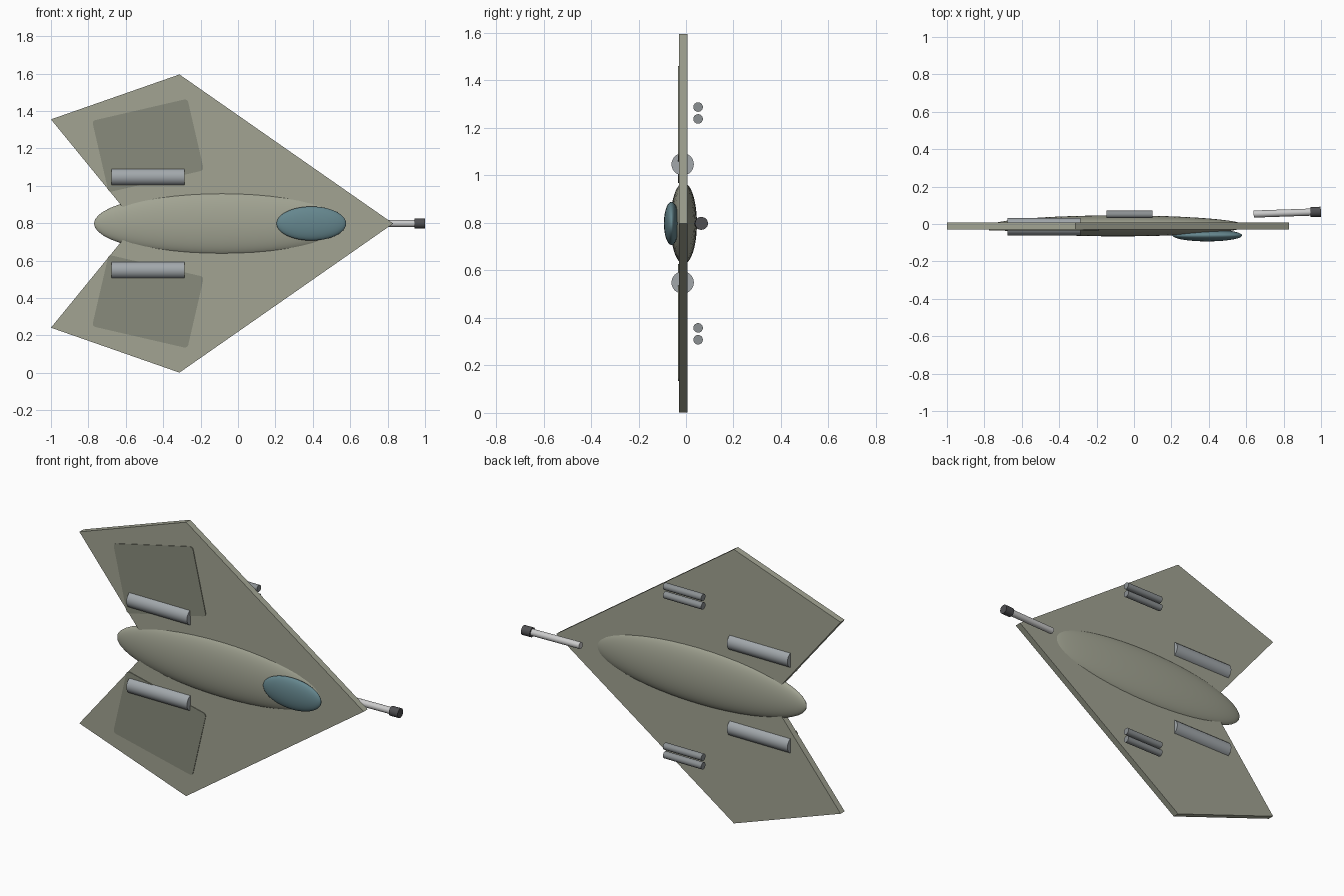
import bpy, bmesh, math
from mathutils import Vector

if "Cube" in bpy.data.objects:
    bpy.data.objects.remove(bpy.data.objects["Cube"])

CZ = 0.798       # height of the craft's centre line
SPAN = 0.797     # half span


def material(name, r, g, b):
    m = bpy.data.materials.new(name)
    m.diffuse_color = (r, g, b, 1)
    m.use_nodes = True
    m.node_tree.nodes["Principled BSDF"].inputs["Base Color"].default_value = m.diffuse_color
    return m


hull = material("hull_olive", 0.36, 0.37, 0.29)
dark = material("panel_olive", 0.25, 0.26, 0.20)
glass = material("canopy_teal", 0.13, 0.24, 0.27)
steel = material("engine_grey", 0.36, 0.39, 0.41)
gunmetal = material("gun_grey", 0.26, 0.28, 0.29)
light = material("barrel_grey", 0.55, 0.55, 0.55)
black = material("muzzle_dark", 0.08, 0.08, 0.085)


def finish(name, mat):
    ob = bpy.context.object
    ob.name = name
    ob.data.materials.append(mat)
    bpy.ops.object.shade_smooth_by_angle(angle=math.radians(35))
    return ob


def ellipsoid(name, loc, radii, mat):
    bpy.ops.mesh.primitive_uv_sphere_add(segments=48, ring_count=24, location=loc,
                                         rotation=(0, math.pi / 2, 0))
    ob = finish(name, mat)
    # sphere poles lie along the length
    ob.scale = (radii[2], radii[1], radii[0])
    return ob


def rod(name, p0, p1, r, mat, sides=32):
    p0, p1 = Vector(p0), Vector(p1)
    d = p1 - p0
    bpy.ops.mesh.primitive_cylinder_add(
        vertices=sides, radius=r, depth=d.length, location=(p0 + p1) / 2,
        rotation=d.to_track_quat('Z', 'Y').to_euler())
    return finish(name, mat)


# Flat arrowhead wing plate
outline = [(0.83, 0), (-0.313, SPAN), (-1.0, 0.557), (-0.545, 0),
           (-1.0, -0.557), (-0.313, -SPAN)]
bm = bmesh.new()
face = bm.faces.new([bm.verts.new((x, -0.03, CZ + z)) for x, z in outline])
ext = bmesh.ops.extrude_face_region(bm, geom=[face])
bmesh.ops.translate(bm, vec=(0, 0.037, 0),
                    verts=[v for v in ext["geom"] if isinstance(v, bmesh.types.BMVert)])
bmesh.ops.recalc_face_normals(bm, faces=bm.faces)
mesh = bpy.data.meshes.new("wing_plate")
bm.to_mesh(mesh)
bm.free()
mesh.materials.append(hull)
bpy.context.collection.objects.link(bpy.data.objects.new("wing_plate", mesh))

# Body and cockpit
ellipsoid("fuselage", (-0.086, -0.01, CZ), (0.684, 0.056, 0.171), hull)
ellipsoid("canopy", (0.392, -0.061, CZ), (0.186, 0.032, 0.091), glass)

for side, s in (("upper", 1), ("lower", -1)):
    # Engine tube set through the plate
    z = CZ + s * 0.249
    rod(side + "_engine", (-0.676, -0.014, z), (-0.286, -0.014, z), 0.047, steel)

    # Twin gun barrels under the wing
    for i, off in enumerate((0.44, 0.49)):
        z = CZ + s * off
        rod(f"{side}_wing_gun_{i + 1}", (-0.147, 0.051, z), (0.099, 0.051, z), 0.02, gunmetal)

    # Thin darker wing panel with rounded corners
    bpy.ops.mesh.primitive_cube_add(size=1, location=(-0.481, -0.0295, CZ + s * 0.417))
    panel = bpy.context.object
    bm = bmesh.new()
    bm.from_mesh(panel.data)
    bmesh.ops.scale(bm, vec=(0.523, 0.008, 0.392), verts=bm.verts)
    corners = [e for e in bm.edges if abs(e.verts[0].co.y - e.verts[1].co.y) > 0.004]
    bmesh.ops.bevel(bm, geom=corners, offset=0.018, segments=4, profile=0.5, affect='EDGES')
    bm.to_mesh(panel.data)
    bm.free()
    finish(side + "_wing_panel", dark)
    panel.rotation_euler.y = -s * math.radians(13)

# Nose gun, slightly tilted
rod("nose_gun_barrel", (0.64, 0.053, CZ), (0.96, 0.064, CZ), 0.019, light)
rod("nose_gun_muzzle", (0.944, 0.0635, CZ), (0.999, 0.0655, CZ), 0.027, black)
